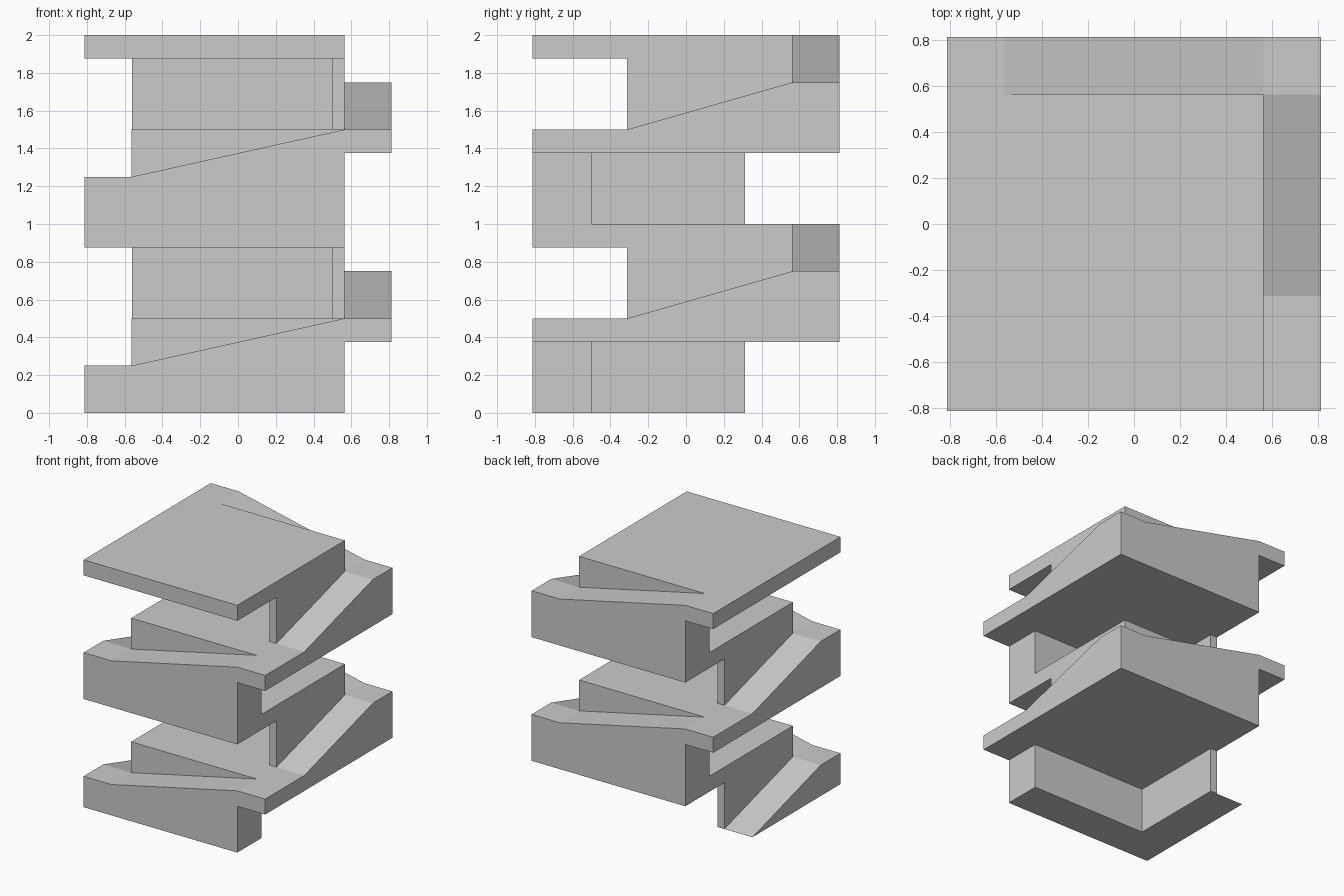
import bpy, bmesh
from math import pi
from mathutils import Matrix, Vector

if "Cube" in bpy.data.objects:
    bpy.data.objects.remove(bpy.data.objects["Cube"])

OUT, CORE, INNER, END = 0.8125, 0.5625, 0.5, 0.3125   # plan distances from the centre
SLAB, RISE, STOREY = 0.125, 0.25, 0.5                 # slab thickness, ramp rise, storey height


def prism(name, profile, axis, start, stop, place):
    """Extrude a closed 2D profile along axis x, y or z, then place it."""
    def point(a, b, t):
        return {'x': (t, a, b), 'y': (a, t, b), 'z': (a, b, t)}[axis]
    bm = bmesh.new()
    face = bm.faces.new([bm.verts.new(point(a, b, start)) for a, b in profile])
    new = bmesh.ops.extrude_face_region(bm, geom=[face])['geom']
    shift = Vector(point(0, 0, stop - start))
    bmesh.ops.translate(bm, vec=shift, verts=[v for v in new if isinstance(v, bmesh.types.BMVert)])
    bmesh.ops.recalc_face_normals(bm, faces=bm.faces[:])
    bm.transform(place)
    mesh = bpy.data.meshes.new(name)
    bm.to_mesh(mesh)
    bm.free()
    obj = bpy.data.objects.new(name, mesh)
    bpy.context.collection.objects.link(obj)
    return obj


def floor_slab(n, place):
    # Floor plate with a landing in one corner, notched for the ramps below
    plan = [(-OUT, -OUT), (CORE, -OUT), (CORE, CORE), (-CORE, CORE), (-CORE, OUT), (-OUT, OUT)]
    prism(f"floor_slab_{n}", plan, 'z', -SLAB, 0, place)


def storey(n, place):
    # Lower ramp along the side, upper ramp along the front with a flat corner
    prism(f"lower_ramp_{n}", [(END, 0), (-CORE, RISE), (-CORE, 0)], 'x', -OUT, -CORE, place)
    prism(f"upper_ramp_{n}",
          [(-OUT, 0), (CORE, 0), (CORE, 2 * RISE), (-CORE, RISE), (-OUT, RISE)],
          'y', -OUT, -CORE, place)
    # L-shaped wall carrying the next floor
    plan = [(-CORE, -CORE), (CORE, -CORE), (CORE, -INNER), (-INNER, -INNER), (-INNER, END), (-CORE, END)]
    prism(f"corner_wall_{n}", plan, 'z', 0, STOREY - SLAB, place)


# Each storey is the previous one turned half a circle; the last slab is the roof
for n in range(5):
    place = Matrix.Translation((0, 0, n * STOREY)) @ Matrix.Rotation(pi * (n % 2), 4, 'Z')
    if n > 0:
        floor_slab(n, place)
    if n < 4:
        storey(n, place)
